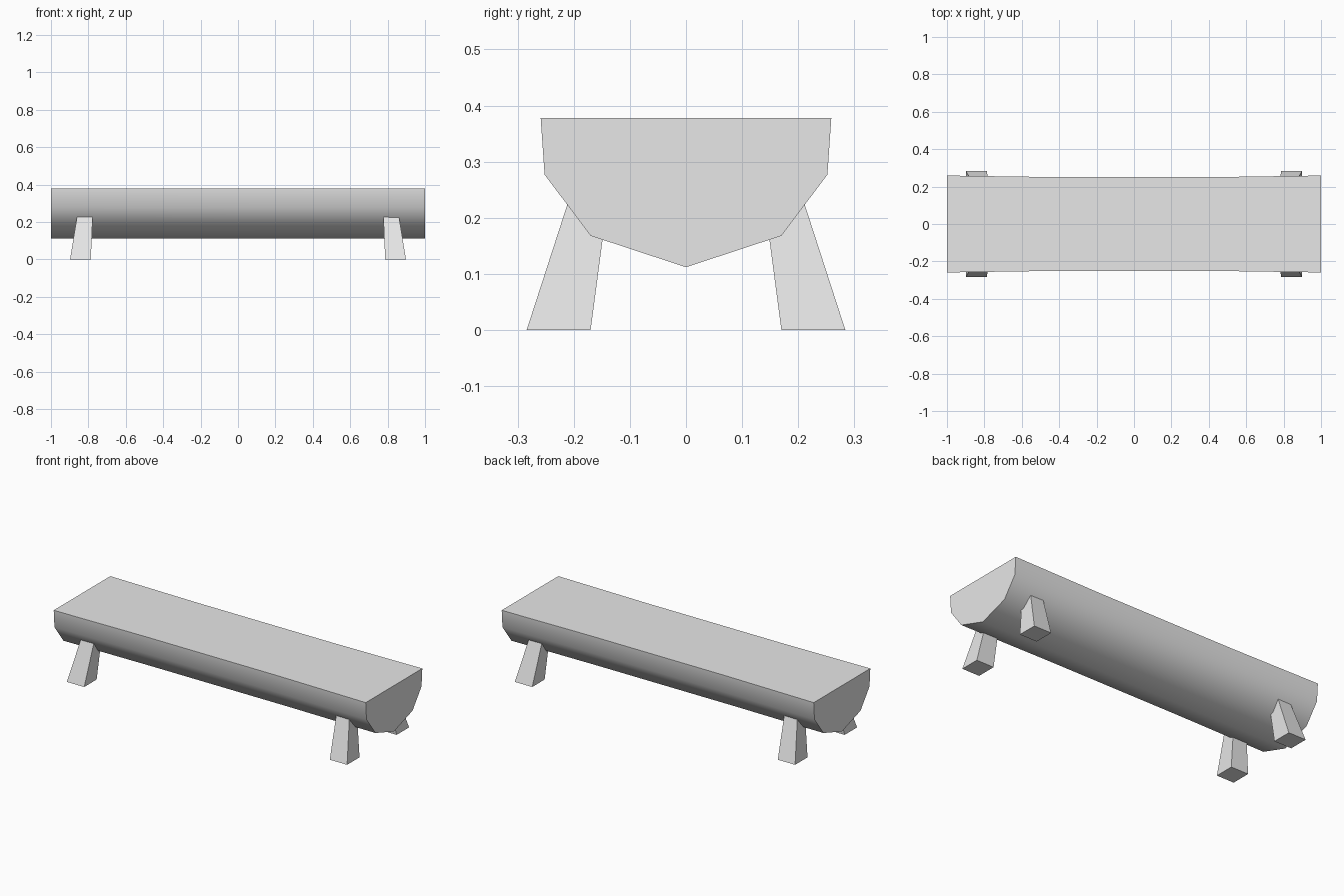
import bpy
import bmesh
import math

cube = bpy.data.objects.get("Cube")
if cube:
    bpy.data.objects.remove(cube, do_unlink=True)

# One pale grey for the whole bench
grey = bpy.data.materials.new("pale_grey")
grey.use_nodes = True
grey.diffuse_color = (0.8, 0.8, 0.8, 1)
grey.node_tree.nodes["Principled BSDF"].inputs["Base Color"].default_value = grey.diffuse_color


def loft(name, rings):
    """Skin a row of equal closed rings and cap both ends."""
    bm = bmesh.new()
    loops = [[bm.verts.new(p) for p in ring] for ring in rings]
    n = len(loops[0])
    for a, b in zip(loops, loops[1:]):
        for i in range(n):
            j = (i + 1) % n
            bm.faces.new((a[i], a[j], b[j], b[i]))
    bm.faces.new(loops[0])
    bm.faces.new(loops[-1])
    bmesh.ops.recalc_face_normals(bm, faces=bm.faces)
    mesh = bpy.data.meshes.new(name)
    bm.to_mesh(mesh)
    bm.free()
    mesh.materials.append(grey)
    obj = bpy.data.objects.new(name, mesh)
    bpy.context.collection.objects.link(obj)
    return obj


# Half log seat, slightly waisted towards the middle
half = [(0.259, 0.378), (0.252, 0.277), (0.17, 0.168)]
profile = half + [(0, 0.112)] + [(-y, z) for y, z in reversed(half)]
stations = [(-1, 1), (-0.43, 0.968), (0.43, 0.968), (1, 1)]
seat = loft("log_seat", [[(x, y * s, z) for y, z in profile] for x, s in stations])
bpy.context.view_layer.objects.active = seat
seat.select_set(True)
bpy.ops.object.shade_smooth_by_angle(angle=math.radians(45))


# Four splayed, tapering legs
def rect(x0, x1, y0, y1, z):
    return [(x0, y0, z), (x1, y0, z), (x1, y1, z), (x0, y1, z)]


foot = rect(0.787, 0.898, 0.17, 0.284, 0)
head = rect(0.776, 0.857, 0.137, 0.203, 0.25)
for side, sx in (("left", 1), ("right", -1)):
    for end, sy in (("front", -1), ("back", 1)):
        loft(f"{end}_{side}_leg",
             [[(x * sx, y * sy, z) for x, y, z in ring] for ring in (foot, head)])
